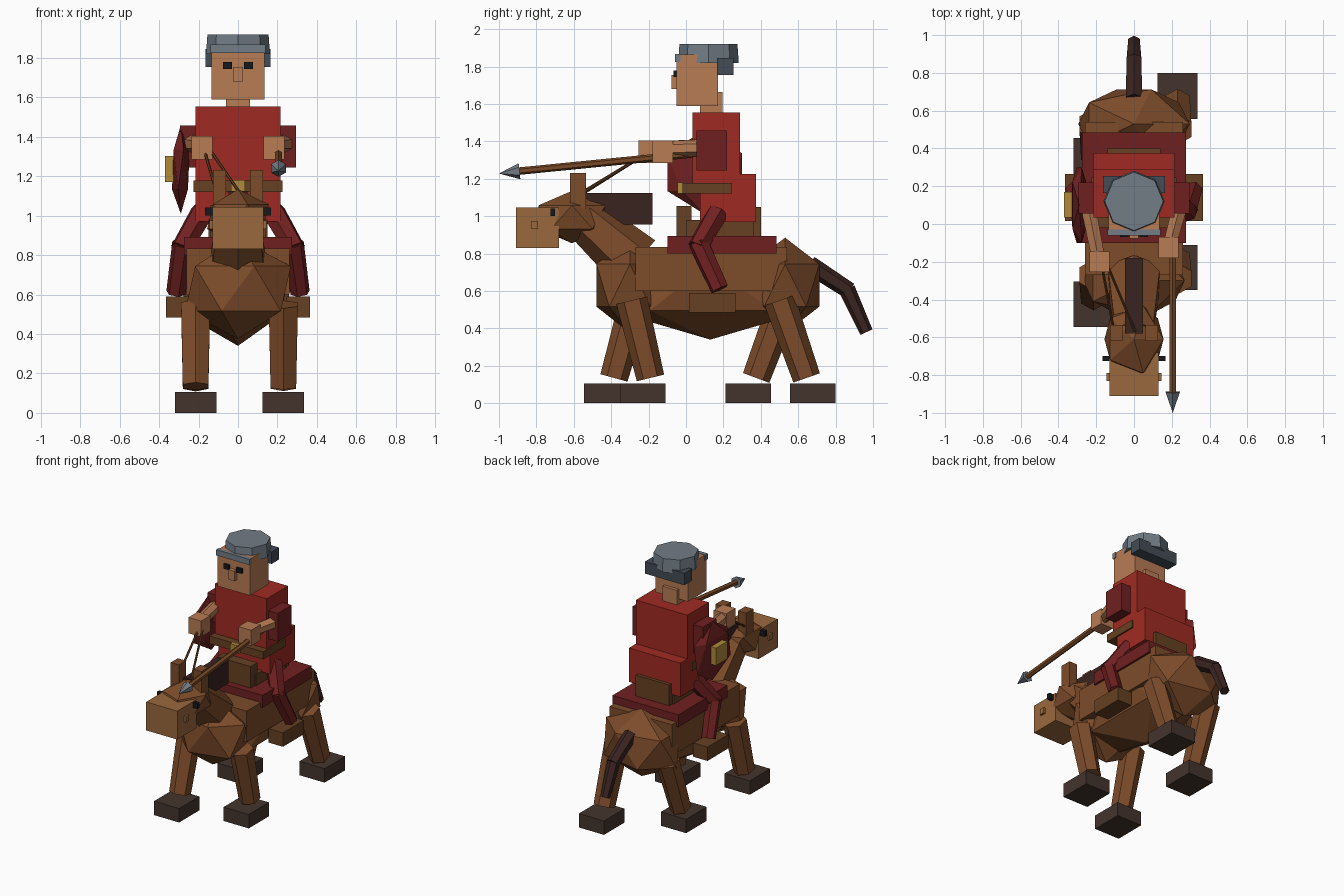
import bpy
from mathutils import Vector


def mat(name, hexcode):
    m = bpy.data.materials.new(name)
    rgb = [int(hexcode[i:i + 2], 16) / 255 for i in (0, 2, 4)]
    m.diffuse_color = [((c + 0.055) / 1.055) ** 2.4 for c in rgb] + [1]
    return m


COAT = mat("coat", "7D4C2A")
MUZZLE = mat("muzzle_tan", "9A683D")
DARK = mat("dark_hair", "3A2420")
HOOF = mat("hoof_horn", "44342D")
RED = mat("tunic_red", "A02A22")
DARKRED = mat("dark_red", "702020")
SKIN = mat("skin", "B87C54")
STEEL = mat("steel", "727C86")
DARKSTEEL = mat("dark_steel", "434C55")
LEATHER = mat("leather", "664022")
WOOD = mat("wood", "7A4A26")
BRASS = mat("brass", "B08A3C")
BLACK = mat("black", "16181C")


def finish(name, material):
    o = bpy.context.object
    o.name = name
    o.data.materials.append(material)
    return o


def box(name, x, y, z, material):
    """Box from (min, max) ranges."""
    bpy.ops.mesh.primitive_cube_add(size=1, location=[(a + b) / 2 for a, b in (x, y, z)])
    o = finish(name, material)
    o.scale = [b - a for a, b in (x, y, z)]
    return o


def rod(name, a, b, r1, r2, material, sides=6):
    """Straight, optionally tapered prism from a to b."""
    a, b = Vector(a), Vector(b)
    bpy.ops.mesh.primitive_cone_add(vertices=sides, radius1=r1, radius2=r2,
                                    depth=(b - a).length, location=(a + b) / 2)
    o = finish(name, material)
    o.rotation_mode = 'QUATERNION'
    o.rotation_quaternion = (b - a).to_track_quat('Z', 'Y')
    return o


def lump(name, center, radii, material):
    """Faceted scaled icosahedron."""
    bpy.ops.mesh.primitive_ico_sphere_add(subdivisions=1, radius=1, location=center)
    o = finish(name, material)
    o.scale = radii
    return o


# Horse body
lump("belly", (0, 0.13, 0.62), (0.30, 0.62, 0.28), COAT)
lump("chest", (0, -0.30, 0.63), (0.30, 0.21, 0.255), COAT)
lump("rump", (0, 0.53, 0.63), (0.33, 0.215, 0.255), COAT)
box("barrel", (-0.26, 0.26), (-0.27, 0.54), (0.60, 0.835), COAT)

# Horse neck and head
rod("horse_neck", (0, -0.27, 0.75), (0, -0.59, 1.03), 0.16, 0.115, COAT)
lump("horse_head", (0, -0.61, 0.995), (0.175, 0.21, 0.14), COAT)
box("muzzle", (-0.13, 0.13), (-0.91, -0.68), (0.83, 1.045), MUZZLE)
box("mane", (-0.048, 0.048), (-0.58, -0.18), (0.955, 1.125), DARK)

# Tail
rod("tail_upper", (0, 0.66, 0.74), (0, 0.875, 0.60), 0.05, 0.045, DARK)
rod("tail_lower", (0, 0.86, 0.61), (0, 0.965, 0.38), 0.045, 0.035, DARK)

# Legs and hooves: side, top y, foot y, hoof y range
for name, x, top, foot, hoof in (
        ("front_left", -0.215, -0.27, -0.385, (-0.545, -0.305)),
        ("front_right", 0.23, -0.29, -0.19, (-0.35, -0.11)),
        ("back_left", -0.215, 0.53, 0.375, (0.21, 0.455)),
        ("back_right", 0.23, 0.50, 0.645, (0.555, 0.80))):
    rod(name + "_leg", (x, top, 0.55), (x, foot, 0.135), 0.085, 0.075, COAT)
    box(name + "_hoof", (x - 0.105, x + 0.105), hoof, (0, 0.105), HOOF)

# Saddle
box("saddle_blanket", (-0.275, 0.275), (-0.10, 0.485), (0.80, 0.893), DARKRED)
box("saddle_pommel", (-0.14, 0.14), (-0.05, 0.03), (0.89, 1.055), LEATHER)
box("saddle_seat", (-0.15, 0.15), (0.0, 0.36), (0.88, 0.98), LEATHER)
box("saddle_cantle", (-0.14, 0.14), (0.27, 0.40), (0.89, 1.05), LEATHER)

# Rider torso and head
box("torso", (-0.215, 0.215), (0.035, 0.29), (1.15, 1.555), RED)
box("tunic_skirt", (-0.215, 0.215), (0.075, 0.375), (0.97, 1.225), RED)
box("belt", (-0.225, 0.225), (-0.02, 0.245), (1.12, 1.178), LEATHER)
box("buckle", (-0.035, 0.035), (-0.045, -0.02), (1.12, 1.18), BRASS)
box("neck", (-0.06, 0.06), (0.075, 0.195), (1.54, 1.665), SKIN)
box("head", (-0.135, 0.135), (-0.05, 0.17), (1.59, 1.865), SKIN)
box("nose", (-0.025, 0.025), (-0.078, -0.045), (1.68, 1.755), SKIN)

# Helmet
rod("helmet", (0, 0.12, 1.82), (0, 0.12, 1.92), 0.162, 0.155, STEEL, 8)
box("helmet_brim", (-0.14, 0.14), (-0.06, -0.03), (1.825, 1.868), STEEL)
box("neck_guard", (-0.165, 0.165), (0.165, 0.255), (1.755, 1.845), DARKSTEEL)

# Mirrored parts
for side, s in (("left", -1), ("right", 1)):
    def mx(a, b):
        return sorted((s * a, s * b))
    box(side + "_ear", mx(0.06, 0.128), (-0.62, -0.535), (1.04, 1.232), COAT)
    box(side + "_horse_eye", mx(0.12, 0.168), (-0.725, -0.70), (1.0, 1.042), BLACK)
    box(side + "_nostril", mx(0.12, 0.145), (-0.83, -0.79), (0.932, 0.975), MUZZLE)
    box(side + "_eye", mx(0.03, 0.075), (-0.068, -0.045), (1.745, 1.78), BLACK)
    box(side + "_sleeve", mx(0.205, 0.295), (0.055, 0.22), (1.245, 1.458), DARKRED)
    rod(side + "_thigh", (s * 0.18, 0.17, 1.02), (s * 0.29, 0.06, 0.83), 0.062, 0.055, DARKRED)
    rod(side + "_shin", (s * 0.28, 0.065, 0.86), (s * 0.315, 0.18, 0.61), 0.055, 0.05, DARKRED)
    box(side + "_boot", mx(0.245, 0.365), (0.015, 0.265), (0.485, 0.59), LEATHER)
    hy = -0.20 if s < 0 else -0.125
    rod(side + "_forearm", (s * 0.24, 0.08, 1.365), (s * 0.185, hy, 1.36), 0.045, 0.04, SKIN)
    box(side + "_hand", mx(0.13, 0.235), (hy - 0.055, hy + 0.055), (1.285, 1.405), SKIN)

# Shield on the left arm
lump("shield", (-0.29, 0.10, 1.235), (0.05, 0.235, 0.225), DARKRED)
box("shield_boss", (-0.37, -0.32), (0.035, 0.17), (1.17, 1.302), BRASS)

# Spear and reins
rod("spear_shaft", (0.205, 0.06, 1.335), (0.205, -0.90, 1.24), 0.02, 0.02, WOOD)
rod("spear_tip", (0.205, -0.89, 1.24), (0.205, -1.0, 1.228), 0.043, 0, STEEL)
rod("left_rein", (-0.17, -0.22, 1.33), (-0.10, -0.60, 1.09), 0.008, 0.008, LEATHER)
rod("right_rein", (-0.14, -0.22, 1.33), (0.02, -0.60, 1.10), 0.008, 0.008, LEATHER)
